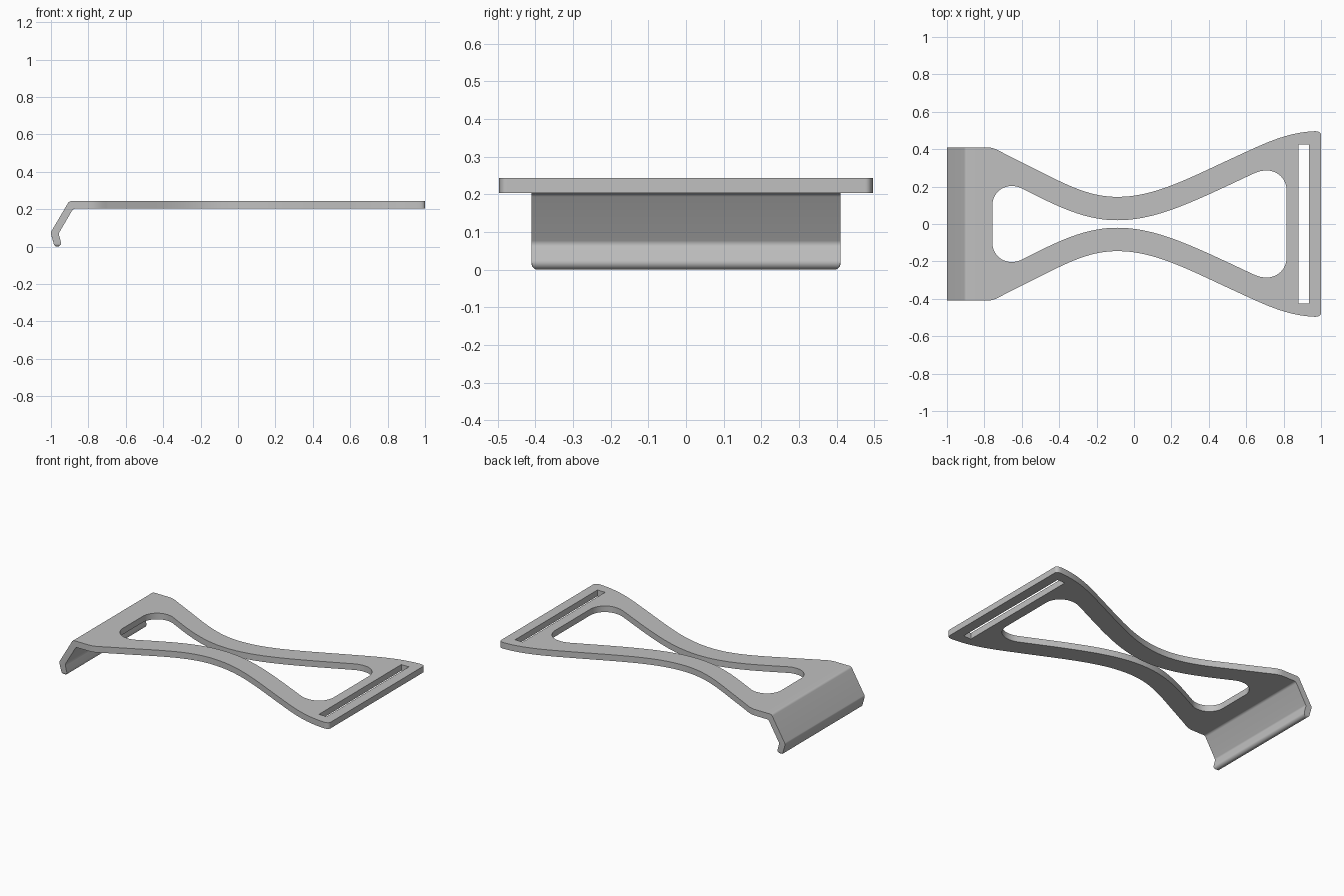
import bpy, bmesh, math
from mathutils import Vector
from mathutils.geometry import interpolate_bezier

if "Cube" in bpy.data.objects:
    bpy.data.objects.remove(bpy.data.objects["Cube"], do_unlink=True)

grey = bpy.data.materials.new("plain grey")
grey.use_nodes = True
colour = (0.53, 0.53, 0.53, 1)
grey.diffuse_color = colour
grey.node_tree.nodes["Principled BSDF"].inputs["Base Color"].default_value = colour

BOTTOM, TOP = 0.203, 0.243
SEAM = -0.85          # where the plate meets the hook
HALF = 0.41           # half width of the hook


def bezier_path(start, *segments, steps=20):
    """Chain cubic segments (handle, handle, end); a one-point segment is a line."""
    points = [Vector(start)]
    for seg in segments:
        if len(seg) == 1:
            points.append(Vector(seg[0]))
        else:
            h1, h2, end = map(Vector, seg)
            points += interpolate_bezier(points[-1], h1, h2, end, steps)[1:]
    return points


def mirrored(half):
    """Close an upper half outline with its reflection in y."""
    return half + [Vector((p.x, -p.y)) for p in reversed(half)]


def rounded(corners, steps=9):
    """Polygon from (x, y, radius) corners."""
    out = []
    for i, (x, y, r) in enumerate(corners):
        p = Vector((x, y))
        if r == 0:
            out.append(p)
            continue
        a = (Vector(corners[i - 1][:2]) - p).normalized()
        b = (Vector(corners[(i + 1) % len(corners)][:2]) - p).normalized()
        angle = a.angle(b)
        t = r / math.tan(angle / 2)
        k = t - 4 / 3 * math.tan((math.pi - angle) / 4) * r
        out += interpolate_bezier(p + a * t, p + a * k, p + b * k, p + b * t, steps)
    return out


def finish(name, bm):
    bmesh.ops.remove_doubles(bm, verts=bm.verts, dist=0.00002)
    bmesh.ops.recalc_face_normals(bm, faces=bm.faces)
    mesh = bpy.data.meshes.new(name)
    bm.to_mesh(mesh)
    bm.free()
    mesh.materials.append(grey)
    mesh.shade_smooth()
    mesh.set_sharp_from_angle(angle=math.radians(30))
    obj = bpy.data.objects.new(name, mesh)
    bpy.context.collection.objects.link(obj)
    return obj


# Plate: waisted outline, hourglass opening and strap slot
outline = mirrored(bezier_path(
    (SEAM, HALF),
    ((-0.79, HALF),),
    ((-0.755, HALF), (-0.73, 0.397), (-0.70, 0.380)),
    ((-0.65, 0.355), (-0.60, 0.33), (-0.54, 0.300)),
    ((-0.38, 0.22), (-0.25, 0.145), (-0.09, 0.145)),
    ((0.12, 0.145), (0.30, 0.25), (0.587, 0.380)),
    ((0.72, 0.442), (0.83, 0.490), (0.965, 0.496)),
    ((0.985, 0.497), (1.0, 0.490), (1.0, 0.475)),
))
opening = mirrored(bezier_path(
    (-0.757, 0.10),
    ((-0.757, 0.157), (-0.712, 0.203), (-0.655, 0.203)),
    ((-0.633, 0.203), (-0.615, 0.199), (-0.595, 0.188)),
    ((-0.42, 0.10), (-0.27, 0.020), (-0.09, 0.020)),
    ((0.12, 0.020), (0.31, 0.115), (0.64, 0.270)),
    ((0.665, 0.281), (0.685, 0.286), (0.71, 0.286)),
    ((0.768, 0.286), (0.816, 0.240), (0.816, 0.18)),
))
slot = mirrored([Vector((0.88, 0.424)), Vector((0.935, 0.424))])

curve = bpy.data.curves.new("plate_outline", "CURVE")
curve.dimensions = "2D"
curve.fill_mode = "BOTH"
curve.extrude = (TOP - BOTTOM) / 2
for loop in (outline, opening, slot):
    spline = curve.splines.new("POLY")
    spline.points.add(len(loop) - 1)
    for point, p in zip(spline.points, loop):
        point.co = (p.x, p.y, 0, 1)
    spline.use_cyclic_u = True
source = bpy.data.objects.new("plate_outline", curve)
bpy.context.collection.objects.link(source)
flat = bpy.data.meshes.new_from_object(source)
bm = bmesh.new()
bm.from_mesh(flat)
bmesh.ops.translate(bm, verts=bm.verts, vec=(0, 0, (TOP + BOTTOM) / 2))
bpy.data.objects.remove(source, do_unlink=True)
bpy.data.curves.remove(curve)
bpy.data.meshes.remove(flat)
finish("waisted_plate", bm)

# Hook: bent strip profile swept across y, lip corners rounded at both ends
profile = rounded([
    (SEAM, TOP, 0), (-0.903, TOP, 0.02), (-1.002, 0.075, 0.02),
    (-0.980, -0.0045, 0.0195), (-0.942, 0.006, 0.0195),
    (-0.959, 0.07, 0.02), (-0.881, BOTTOM, 0.02), (SEAM, BOTTOM, 0),
])
RADIUS = 0.016
insets = [RADIUS * (1 - math.cos(math.pi / 2 * i / 6)) for i in range(7)]
stations = [(-HALF + d, d) for d in insets] + [(HALF - d, d) for d in reversed(insets)]
bm = bmesh.new()
rings = []
for y, d in stations:
    lift = RADIUS - math.sqrt(max(0, RADIUS ** 2 - (RADIUS - d) ** 2))
    rings.append([bm.verts.new((p.x, y, max(p.y, lift))) for p in profile])
count = len(profile)
for r1, r2 in zip(rings, rings[1:]):
    for i in range(count):
        j = (i + 1) % count
        bm.faces.new((r1[i], r1[j], r2[j], r2[i]))
bm.faces.new(rings[0])
bm.faces.new(rings[-1])
finish("bent_hook", bm)
